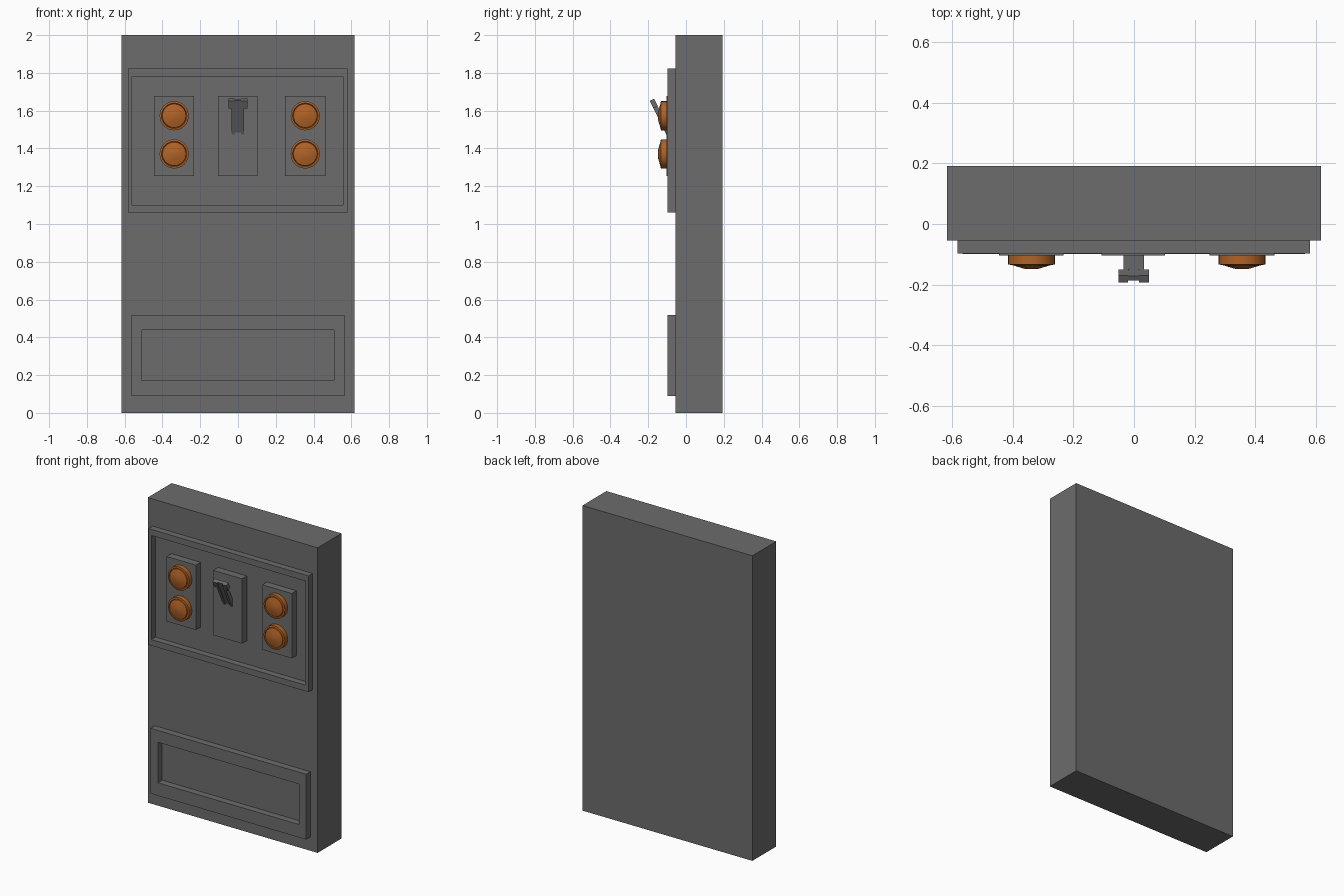
import bpy, bmesh, math
from mathutils import Matrix, Vector

if "Cube" in bpy.data.objects:
    bpy.data.objects.remove(bpy.data.objects["Cube"])

FACE = -0.055      # front face of the cabinet


def material(name, color):
    mat = bpy.data.materials.new(name)
    mat.diffuse_color = (*color, 1)
    mat.use_nodes = True
    mat.node_tree.nodes["Principled BSDF"].inputs["Base Color"].default_value = mat.diffuse_color
    return mat


orange = material("orange", (0.44, 0.125, 0.02))
dark_grey = material("dark_grey", (0.15, 0.15, 0.15))


def make_object(name, bm, mat=dark_grey):
    bmesh.ops.recalc_face_normals(bm, faces=bm.faces)
    mesh = bpy.data.meshes.new(name)
    bm.to_mesh(mesh)
    bm.free()
    mesh.materials.append(mat)
    obj = bpy.data.objects.new(name, mesh)
    bpy.context.collection.objects.link(obj)
    return obj


def add_box(bm, x, y, z, matrix=Matrix()):
    size = Matrix.Diagonal((x[1] - x[0], y[1] - y[0], z[1] - z[0], 1))
    mid = Vector((sum(x) / 2, sum(y) / 2, sum(z) / 2))
    bmesh.ops.create_cube(bm, size=1, matrix=matrix @ Matrix.Translation(mid) @ size)


def box(name, x, y, z):
    bm = bmesh.new()
    add_box(bm, x, y, z)
    return make_object(name, bm)


def frame(name, outer, inner, front):
    """Rectangular border; outer and inner are (x0, x1, z0, z1)."""
    bm = bmesh.new()
    loops = []
    for (x0, x1, z0, z1), y in ((outer, FACE), (outer, front), (inner, front), (inner, FACE)):
        loops.append([bm.verts.new((x, y, z)) for x, z in
                      ((x0, z0), (x1, z0), (x1, z1), (x0, z1))])
    for k in range(4):
        a, b = loops[k], loops[(k + 1) % 4]
        for i in range(4):
            j = (i + 1) % 4
            bm.faces.new((a[i], a[j], b[j], b[i]))
    return make_object(name, bm)


def button(name, x, z):
    """Lathed button: straight collar, narrow rim groove and a shallow pointed cap."""
    bm = bmesh.new()
    profile = [(0, 0), (0.077, 0), (0.077, 0.031), (0.067, 0.033), (0.064, 0.029),
               (0.062, 0.034), (0.022, 0.046), (0, 0.047)]
    verts = [bm.verts.new((r, -h, 0)) for r, h in profile]
    edges = [bm.edges.new(pair) for pair in zip(verts, verts[1:])]
    bmesh.ops.spin(bm, geom=verts + edges, cent=(0, 0, 0), axis=(0, 1, 0),
                   angle=math.tau, steps=32)
    bmesh.ops.remove_doubles(bm, verts=bm.verts, dist=0.0001)
    obj = make_object(name, bm, orange)
    obj.location = (x, -0.102, z)
    bpy.ops.object.select_all(action='DESELECT')
    bpy.context.view_layer.objects.active = obj
    obj.select_set(True)
    bpy.ops.object.shade_smooth_by_angle(angle=math.radians(30))
    return obj


# Cabinet
box("cabinet_body", (-0.616, 0.616), (FACE, 0.192), (0, 2))

# Raised borders around the control area and the lower panel
frame("control_frame", (-0.582, 0.58, 1.06, 1.822), (-0.56, 0.556, 1.10, 1.782), -0.097)
frame("lower_frame", (-0.565, 0.563, 0.09, 0.518), (-0.512, 0.511, 0.175, 0.44), -0.099)

# Mounting plates
for side, x0, x1 in (("left", -0.445, -0.233), ("centre", -0.107, 0.102), ("right", 0.249, 0.463)):
    box(side + "_plate", (x0, x1), (-0.104, FACE), (1.253, 1.678))

# Buttons, two on each outer plate
for side, x in (("left", -0.338), ("right", 0.356)):
    for row, z in (("lower", 1.371), ("upper", 1.573)):
        button(f"{side}_{row}_button", x, z)

# Tilted toggle lever: grooved stem with a crossbar grip
tilt = Matrix.Translation((-0.001, -0.171, 1.638)) @ Matrix.Rotation(math.radians(26), 4, 'X')
bm = bmesh.new()
add_box(bm, (-0.018, 0.018), (-0.007, 0.011), (-0.17, 0.022), tilt)
for s in (-1, 1):
    add_box(bm, sorted((s * 0.016, s * 0.034)), (-0.012, 0.012), (-0.185, -0.022), tilt)
    add_box(bm, sorted((s * 0.018, s * 0.05)), (-0.013, 0.013), (-0.022, 0.022), tilt)
make_object("toggle_lever", bm)
